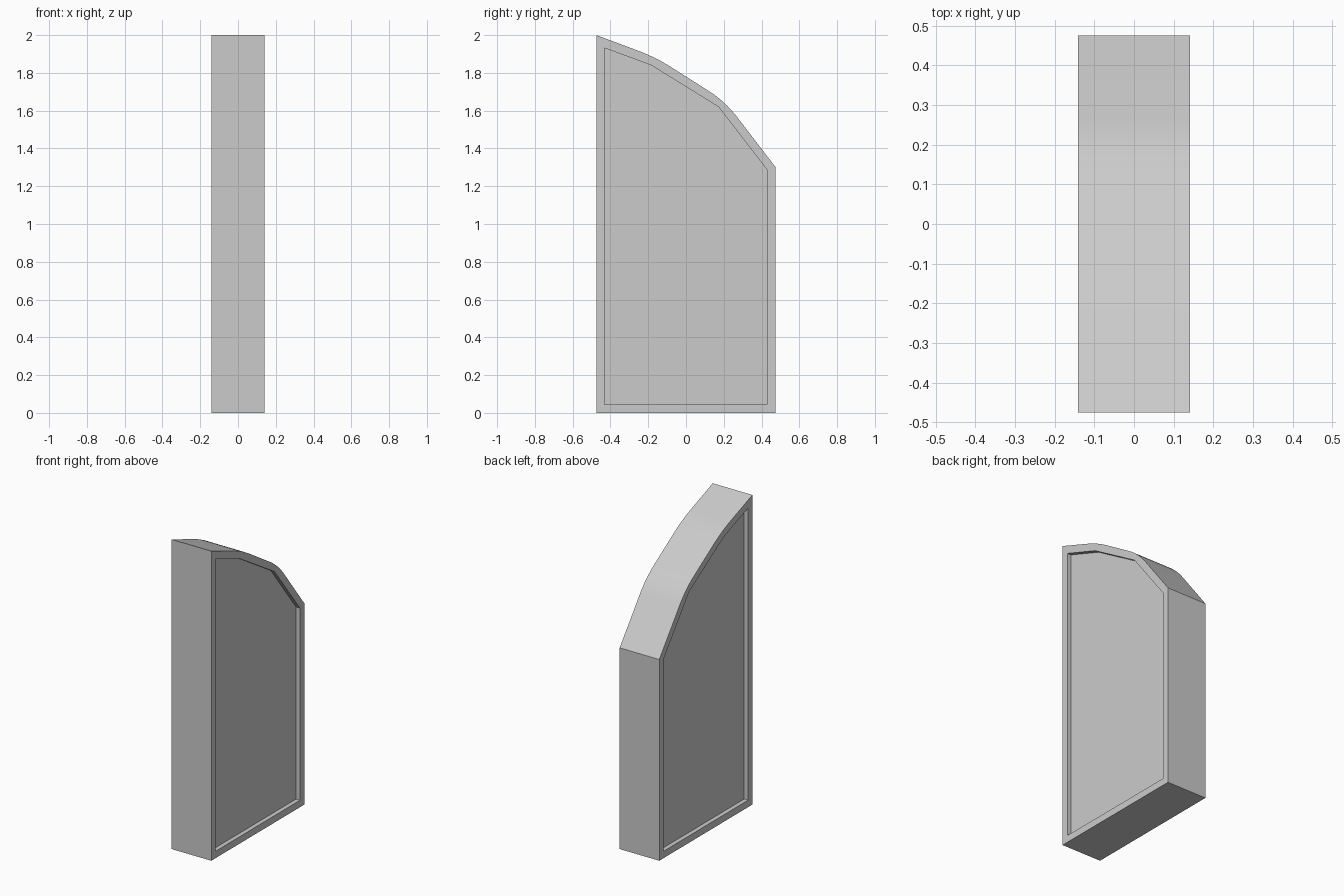
import bpy
import math
from mathutils import Vector

cube = bpy.data.objects.get("Cube")
if cube:
    bpy.data.objects.remove(cube, do_unlink=True)

HALF_WIDTH = 0.1415
RECESS = 0.028

grey = bpy.data.materials.new("plain_grey")
grey.use_nodes = True
colour = (0.6, 0.6, 0.6, 1)
grey.diffuse_color = colour
grey.node_tree.nodes["Principled BSDF"].inputs["Base Color"].default_value = colour


def rounded(before, corner, after, reach, steps=8):
    """Soft corner: a quadratic arc starting and ending at reach from the corner."""
    before, corner, after = Vector(before), Vector(corner), Vector(after)
    a = corner + (before - corner).normalized() * reach
    b = corner + (after - corner).normalized() * reach
    ts = [i / steps for i in range(steps + 1)]
    return [a * (1 - t) ** 2 + corner * 2 * t * (1 - t) + b * t ** 2 for t in ts]


def slab(name, outlines, half_width):
    """Fill the outlines (depth, height), cutting inner ones out, and extrude along x."""
    curve = bpy.data.curves.new(name, "CURVE")
    curve.dimensions = "2D"
    curve.fill_mode = "BOTH"
    curve.extrude = half_width
    for outline in outlines:
        spline = curve.splines.new("POLY")
        spline.points.add(len(outline) - 1)
        for point, (u, v) in zip(spline.points, outline):
            point.co = (u, v, 0, 1)
        spline.use_cyclic_u = True
    obj = bpy.data.objects.new(name, curve)
    bpy.context.collection.objects.link(obj)
    obj.rotation_euler = (math.pi / 2, 0, math.pi / 2)
    bpy.ops.object.select_all(action="DESELECT")
    obj.select_set(True)
    bpy.context.view_layer.objects.active = obj
    bpy.ops.object.convert(target="MESH")
    obj = bpy.context.object
    # Weld the caps to the walls
    bpy.ops.object.mode_set(mode="EDIT")
    bpy.ops.mesh.select_all(action="SELECT")
    bpy.ops.mesh.remove_doubles(threshold=0.0001)
    bpy.ops.mesh.normals_make_consistent(inside=False)
    bpy.ops.object.mode_set(mode="OBJECT")
    bpy.ops.object.shade_smooth_by_angle(angle=math.radians(30))
    obj.data.materials.clear()
    obj.data.materials.append(grey)
    return obj


# Outer outline with two softened bends along the sloping top
peak, bend_high, bend_low, shoulder = (-0.475, 2), (-0.161, 1.883), (0.207, 1.649), (0.475, 1.3)
outer = [(-0.475, 0), (0.475, 0), shoulder]
outer += rounded(shoulder, bend_low, bend_high, 0.1)
outer += rounded(bend_low, bend_high, peak, 0.1)
outer += [peak]

# Inner outline keeps its bends crisp
inner = [(-0.432, 0.045), (0.43, 0.045), (0.43, 1.286),
         (0.172, 1.62), (-0.183, 1.84), (-0.432, 1.932)]

slab("frame", [outer, inner], HALF_WIDTH)
slab("recessed_panel", [inner], HALF_WIDTH - RECESS)
